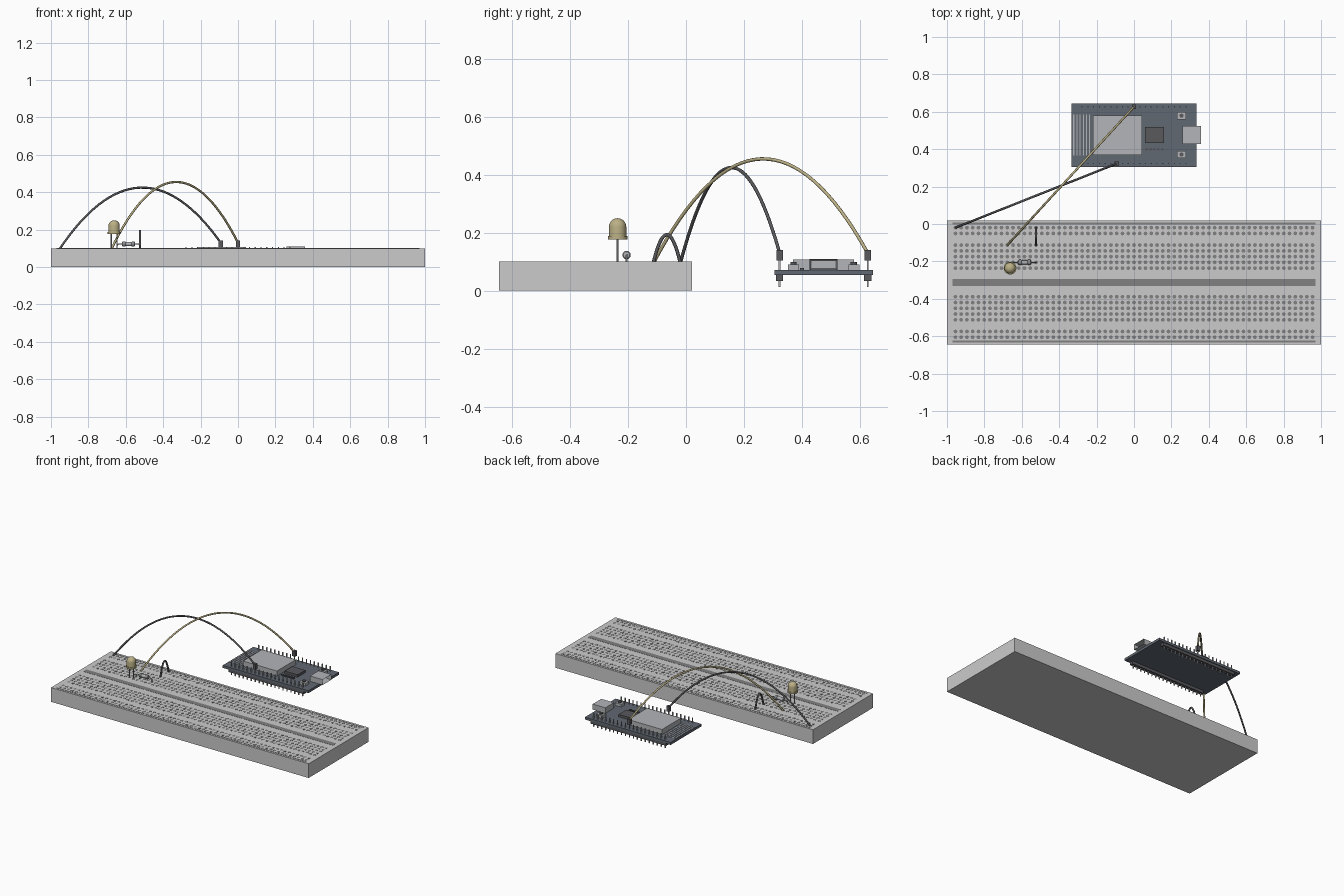
import bpy, bmesh, math
from mathutils import Matrix, Vector

if "Cube" in bpy.data.objects:
    bpy.data.objects.remove(bpy.data.objects["Cube"])

P = 0.0308            # hole pitch
BY, TOP = -0.3125, 0.1  # breadboard centre line and top
CY = 0.475            # controller board centre line


def mat(name, r, g, b):
    m = bpy.data.materials.new(name)
    m.diffuse_color = (r, g, b, 1)
    m.use_nodes = True
    m.node_tree.nodes["Principled BSDF"].inputs["Base Color"].default_value = m.diffuse_color
    return m


DARK = mat("dark", 0.10, 0.10, 0.11)
HOLE = mat("hole", 0.22, 0.22, 0.22)
BOARD = mat("board", 0.12, 0.14, 0.17)
METAL = mat("metal", 0.45, 0.46, 0.48)
YELLOW = mat("yellow", 0.50, 0.44, 0.24)


def finish(name, bm, m=None, smooth=False):
    me = bpy.data.meshes.new(name)
    bm.to_mesh(me)
    bm.free()
    ob = bpy.data.objects.new(name, me)
    bpy.context.collection.objects.link(ob)
    if m:
        me.materials.append(m)
    if smooth:
        bpy.ops.object.select_all(action='DESELECT')
        ob.select_set(True)
        bpy.context.view_layer.objects.active = ob
        bpy.ops.object.shade_smooth_by_angle(angle=math.radians(40))
    return ob


def boxes(name, items, m=None):
    """items: (x0, x1, y0, y1, z0, z1)"""
    bm = bmesh.new()
    for x0, x1, y0, y1, z0, z1 in items:
        t = Matrix.Translation(((x0 + x1) / 2, (y0 + y1) / 2, (z0 + z1) / 2))
        s = Matrix.Diagonal((x1 - x0, y1 - y0, z1 - z0, 1))
        bmesh.ops.create_cube(bm, size=1, matrix=t @ s)
    return finish(name, bm, m)


def posts(name, pts, r, z0, z1, m=None, sides=8):
    bm = bmesh.new()
    for x, y in pts:
        bmesh.ops.create_cone(bm, cap_ends=True, segments=sides, radius1=r, radius2=r, depth=z1 - z0,
                              matrix=Matrix.Translation((x, y, (z0 + z1) / 2)))
    return finish(name, bm, m)


def lathe(name, profile, matrix, m, steps=24):
    bm = bmesh.new()
    vs = [bm.verts.new((r, 0, z)) for r, z in profile]
    es = [bm.edges.new(p) for p in zip(vs, vs[1:])]
    bmesh.ops.spin(bm, geom=vs + es, cent=(0, 0, 0), axis=(0, 0, 1), angle=2 * math.pi, steps=steps)
    bmesh.ops.remove_doubles(bm, verts=bm.verts, dist=1e-5)
    bmesh.ops.recalc_face_normals(bm, faces=bm.faces)
    bm.transform(matrix)
    return finish(name, bm, m, True)


def tube(name, pts, r, m):
    cu = bpy.data.curves.new(name, 'CURVE')
    cu.dimensions = '3D'
    cu.bevel_depth, cu.bevel_resolution, cu.use_fill_caps = r, 2, True
    sp = cu.splines.new('POLY')
    sp.points.add(len(pts) - 1)
    for p, co in zip(sp.points, pts):
        p.co = (*co, 1)
        p.radius = 1
    sp.use_smooth = True
    ob = bpy.data.objects.new(name, cu)
    bpy.context.collection.objects.link(ob)
    cu.materials.append(m)


def jumper(name, a, b, h, m, n=32):
    a, b = Vector(a), Vector(b)
    tube(name, [a.lerp(b, i / n) + Vector((0, 0, 4 * h * i / n * (1 - i / n))) for i in range(n + 1)], 0.006, m)


# breadboard with holes, centre channel and rail stripes
boxes("breadboard", [(-1, 1, -0.645, 0.02, 0, TOP)])
rows = [0.0765 + P * k for k in range(5)] + [0.262, 0.293]
posts("breadboard_holes", [((c - 31) * P, BY + s * r) for s in (1, -1) for r in rows for c in range(63)],
      0.0105, TOP - 0.002, TOP + 0.0008, HOLE)
boxes("centre_channel", [(-0.97, 0.97, BY - 0.018, BY + 0.018, TOP - 0.002, TOP + 0.001)], HOLE)
boxes("rail_stripes", [(-0.97, 0.97, BY + s * 0.315 - 0.005, BY + s * 0.315 + 0.005, TOP - 0.002, TOP + 0.001)
                       for s in (1, -1)], HOLE)

# controller board, pin headers and pins
boxes("controller_board", [(-0.333, 0.333, CY - 0.17, CY + 0.17, 0.054, 0.071)], BOARD)
pins = [((c - 9) * P, CY + s * 0.152) for s in (1, -1) for c in range(19)]
boxes("pin_headers", [(-0.293, 0.293, CY + s * 0.152 - 0.0125, CY + s * 0.152 + 0.0125, 0.034, 0.054)
                      for s in (1, -1)], DARK)
boxes("header_pins", [(x - 0.003, x + 0.003, y - 0.003, y + 0.003, 0.012, 0.106) for x, y in pins], METAL)

# parts mounted on the controller board
boxes("radio_shield", [(-0.22, 0.043, CY - 0.105, CY + 0.105, 0.071, 0.107)], METAL)
boxes("antenna_traces", [(-0.325 + 0.017 * i, -0.319 + 0.017 * i, CY - 0.11, CY + 0.11, 0.070, 0.073)
                         for i in range(6)], METAL)
boxes("chip", [(0.06, 0.16, CY - 0.043, CY + 0.043, 0.071, 0.088)], DARK)
boxes("small_components", [(0.06 + 0.021 * i, 0.074 + 0.021 * i, CY - 0.082, CY - 0.068, 0.071, 0.079)
                           for i in range(5)], DARK)
boxes("buttons", [(0.23, 0.278, CY + s * 0.104 - 0.019, CY + s * 0.104 + 0.019, 0.071, 0.09)
                  for s in (1, -1)], METAL)
posts("button_caps", [(0.254, CY + s * 0.104) for s in (1, -1)], 0.011, 0.089, 0.098, DARK, 16)

# usb socket: a block with its outer end inset and pushed in
usb = boxes("usb_socket", [(0.26, 0.358, CY - 0.048, CY + 0.048, 0.071, 0.109)], METAL)
bm = bmesh.new()
bm.from_mesh(usb.data)
bm.normal_update()
face = [f for f in bm.faces if f.normal.x > 0.9]
bmesh.ops.inset_region(bm, faces=face, thickness=0.007)
bmesh.ops.translate(bm, vec=(-0.04, 0, 0), verts=face[0].verts)
bm.to_mesh(usb.data)
bm.free()

# light emitting diode
LX, LY = -0.6625, BY + 0.0765
dome = [(0.03 * math.cos(a), 0.22 + 0.03 * math.sin(a)) for a in [i * math.pi / 16 for i in range(9)]]
lathe("led_body", [(0, 0.177), (0.034, 0.177), (0.034, 0.188), (0.03, 0.188)] + dome,
      Matrix.Translation((LX, LY, 0)), YELLOW)
posts("led_legs", [(LX + s * P / 2, LY) for s in (1, -1)], 0.003, 0.09, 0.18, METAL)

# resistor with bent leads
RX, RY, RZ = -0.585, BY + 0.0765 + P, 0.123
half = [(0.008, 0.012), (0.011, 0.016), (0.0145, 0.019), (0.0145, 0.030), (0.011, 0.034), (0, 0.035)]
lathe("resistor_body", [(r, -z) for r, z in reversed(half)] .copy()[:-1] + [(0.0115, -0.014), (0.0115, 0.014)]
      + half[1:], Matrix.Translation((RX, RY, RZ)) @ Matrix.Rotation(math.pi / 2, 4, 'Y'), METAL, 16)
tube("resistor_leads", [(RX + x, RY, z) for x, z in
                        ((-0.0616, 0.09), (-0.0616, 0.115), (-0.054, RZ), (0.054, RZ), (0.0616, 0.115), (0.0616, 0.09))],
     0.003, METAL)

# jumper wires and their plugs
plugs = [(-3 * P, CY - 0.152), (0, CY + 0.152)]
jumper("ground_wire", (-31 * P, -0.0195, 0.095), (*plugs[0], 0.13), 0.312, DARK)
jumper("signal_wire", (-22 * P, BY + 0.0765 + 4 * P, 0.095), (*plugs[1], 0.13), 0.342, YELLOW)
jumper("short_wire", (-17 * P, BY + 0.0765 + 4 * P, 0.095), (-17 * P, -0.0195, 0.095), 0.098, DARK, 20)
boxes("wire_plugs", [(x - 0.011, x + 0.011, y - 0.011, y + 0.011, 0.104, 0.141) for x, y in plugs], DARK)
